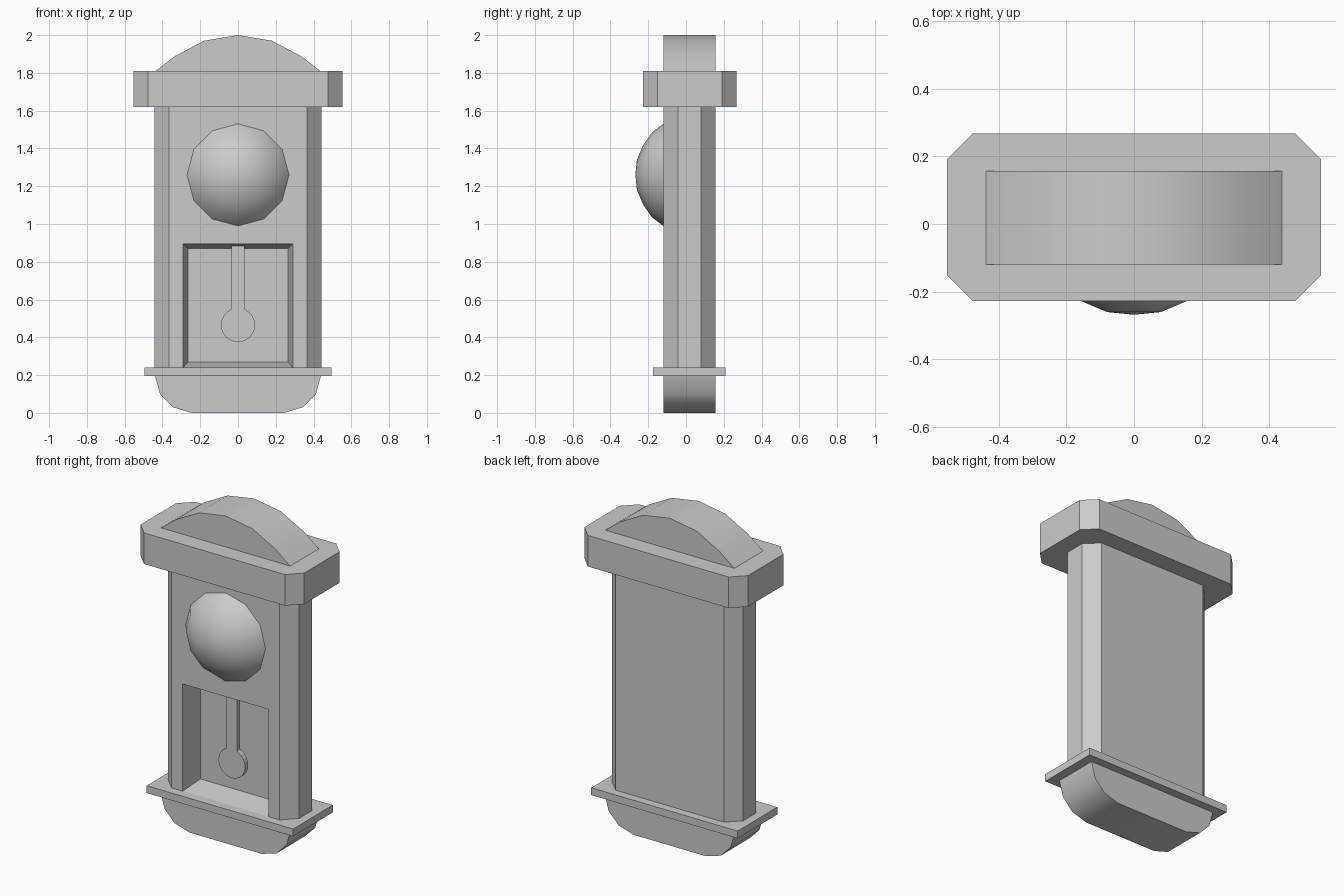
import bpy, bmesh, math
from mathutils import Vector

if "Cube" in bpy.data.objects:
    bpy.data.objects.remove(bpy.data.objects["Cube"])


def make_object(name, bm, smooth=None):
    bmesh.ops.recalc_face_normals(bm, faces=bm.faces)
    mesh = bpy.data.meshes.new(name)
    bm.to_mesh(mesh)
    bm.free()
    obj = bpy.data.objects.new(name, mesh)
    bpy.context.collection.objects.link(obj)
    if smooth:
        bpy.ops.object.select_all(action='DESELECT')
        obj.select_set(True)
        bpy.context.view_layer.objects.active = obj
        bpy.ops.object.shade_smooth_by_angle(angle=math.radians(smooth))
    return obj


def prism(name, points, offset, smooth=None):
    """Extrude a closed 3D outline along an offset."""
    bm = bmesh.new()
    face = bm.faces.new([bm.verts.new(p) for p in points])
    new = bmesh.ops.extrude_face_region(bm, geom=[face], use_keep_orig=True)["geom"]
    bmesh.ops.translate(bm, vec=Vector(offset),
                        verts=[v for v in new if isinstance(v, bmesh.types.BMVert)])
    return make_object(name, bm, smooth)


def chamfered(x, y0, y1, cx, cy, z):
    """Rectangle outline with cut corners."""
    return [(-x, y0 + cy, z), (-x + cx, y0, z), (x - cx, y0, z), (x, y0 + cy, z),
            (x, y1 - cy, z), (x - cx, y1, z), (-x + cx, y1, z), (-x, y1 - cy, z)]


def mirrored(half, y):
    """Close a right-hand x/z profile by mirroring it over x = 0."""
    left = [(-x, z) for x, z in reversed(half) if x > 0]
    return [(x, y, z) for x, z in half + left]


FRONT, BACK = -0.12, 0.157
DEPTH = (0, BACK - FRONT, 0)

# Rounded base, shelf, cornice and arched top
prism("base", mirrored([(0.245, 0), (0.345, 0.03), (0.413, 0.1), (0.44, 0.2)], FRONT), DEPTH, 40)
prism("shelf", [(-0.495, -0.175, 0.195), (0.495, -0.175, 0.195),
                (0.495, 0.208, 0.195), (-0.495, 0.208, 0.195)], (0, 0, 0.045))
prism("cornice", chamfered(0.553, -0.228, 0.268, 0.077, 0.077, 1.62), (0, 0, 0.19))
prism("arched_top", mirrored([(0.443, 1.805), (0.335, 1.888), (0.18, 1.97), (0, 2.0)], FRONT),
      DEPTH, 40)

# Case with a tapered pendulum window
case = prism("case", chamfered(0.443, FRONT, BACK, 0.077, 0.077, 0.2), (0, 0, 1.44))
bm = bmesh.new()
rings = []
for y, x, z0, z1 in ((-0.147, 0.295, 0.234, 0.9), (0.015, 0.265, 0.27, 0.87)):
    rings.append([bm.verts.new(p) for p in ((-x, y, z0), (x, y, z0), (x, y, z1), (-x, y, z1))])
for ring in rings:
    bm.faces.new(ring)
for i in range(4):
    j = (i + 1) % 4
    bm.faces.new((rings[0][i], rings[0][j], rings[1][j], rings[1][i]))
cutter = make_object("window_cutter", bm)
cutter.hide_render = True
cutter.hide_viewport = True
cut = case.modifiers.new("window", 'BOOLEAN')
cut.operation = 'DIFFERENCE'
cut.solver = 'EXACT'
cut.object = cutter

# Pendulum: rod and bob as one outline
bob = [(0.09 * math.sin(math.radians(a)), 0.465 - 0.09 * math.cos(math.radians(a)))
       for a in range(0, 151, 15)]
bob = [(0, 0.375)] + bob[1:]
half = bob + [(0.035, 0.55), (0.035, 0.885)]
outline = half + [(-x, z) for x, z in reversed(half[1:])]
prism("pendulum", [(x, -0.06, z) for x, z in outline], (0, 0.03, 0))

# Domed clock face, turned about the y axis
bm = bmesh.new()
profile = [(0.27, 0), (0.225, 0.06), (0.155, 0.108), (0.08, 0.14)]
loops = [[bm.verts.new((r * math.sin(i * math.pi / 6), FRONT - d, 1.26 + r * math.cos(i * math.pi / 6)))
          for i in range(12)] for r, d in profile]
tip = bm.verts.new((0, FRONT - 0.148, 1.26))
for i in range(12):
    j = (i + 1) % 12
    for a, b in zip(loops, loops[1:]):
        bm.faces.new((a[i], a[j], b[j], b[i]))
    bm.faces.new((loops[-1][i], loops[-1][j], tip))
bm.faces.new(loops[0])
make_object("clock_face", bm, 40)
